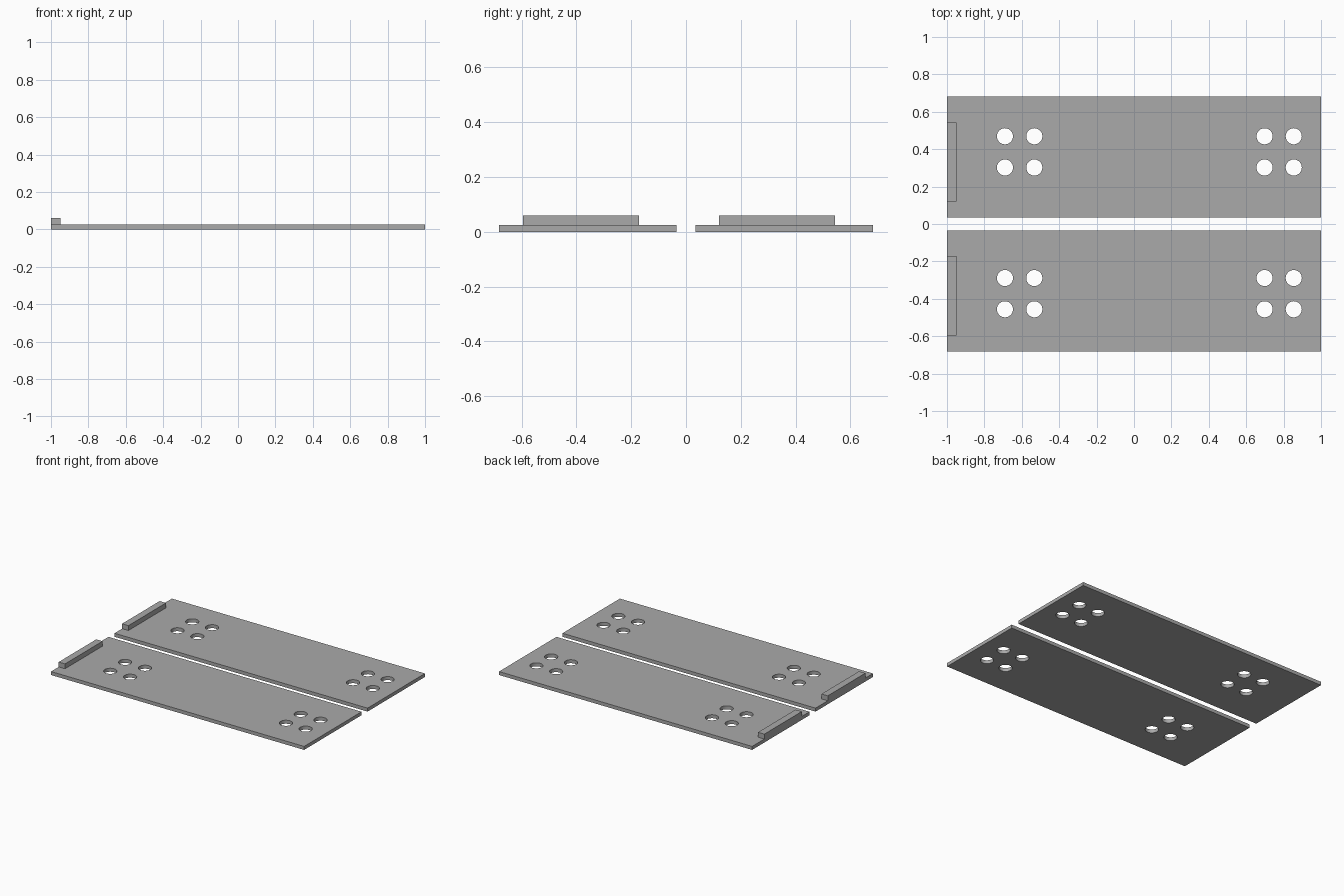
import bpy
import math

cube = bpy.data.objects.get("Cube")
if cube:
    bpy.data.objects.remove(cube, do_unlink=True)

THICK, RAIL_TOP = 0.025, 0.06
HALF_WIDTH = 0.324
HOLE_RADIUS, HOLE_SIDES = 0.043, 48
HOLE_X = (-0.69, -0.533, 0.698, 0.854)

grey = bpy.data.materials.new("plain grey")
grey.use_nodes = True
colour = (0.4, 0.4, 0.4, 1)
grey.diffuse_color = colour
grey.node_tree.nodes["Principled BSDF"].inputs["Base Color"].default_value = colour


def add_loop(curve, points):
    spline = curve.splines.new("POLY")
    spline.points.add(len(points) - 1)
    for point, (x, y) in zip(spline.points, points):
        point.co = (x, y, 0, 1)
    spline.use_cyclic_u = True


def add_plate(name, y, hole_rows):
    """Flat board: a filled outline with round holes, extruded."""
    curve = bpy.data.curves.new(name, "CURVE")
    curve.dimensions = "2D"
    curve.fill_mode = "BOTH"
    curve.extrude = THICK / 2
    low, high = y - HALF_WIDTH, y + HALF_WIDTH
    add_loop(curve, [(-1, low), (1, low), (1, high), (-1, high)])
    for cx in HOLE_X:
        for cy in hole_rows:
            angles = [math.tau * i / HOLE_SIDES for i in range(HOLE_SIDES)]
            add_loop(curve, [(cx + HOLE_RADIUS * math.cos(a),
                              cy + HOLE_RADIUS * math.sin(a)) for a in angles])
    plate = bpy.data.objects.new(name, curve)
    plate.location.z = THICK / 2
    bpy.context.collection.objects.link(plate)
    bpy.ops.object.select_all(action="DESELECT")
    plate.select_set(True)
    bpy.context.view_layer.objects.active = plate
    bpy.ops.object.convert(target="MESH")
    plate = bpy.context.object
    plate.data.materials.clear()
    plate.data.materials.append(grey)
    bpy.ops.object.shade_smooth_by_angle(angle=math.radians(30))


def add_rail(name, y):
    """Raised stop bar along the end of a board."""
    height = RAIL_TOP - THICK
    bpy.ops.mesh.primitive_cube_add(size=1, location=(-0.975, y, THICK + height / 2))
    rail = bpy.context.object
    rail.name = name
    rail.scale = (0.05, 0.424, height)
    bpy.ops.object.transform_apply(location=False, rotation=False, scale=True)
    rail.data.materials.append(grey)


# Two boards side by side, each with its own end rail
for side, y, rows in (("front", -0.358, (-0.456, -0.289)),
                      ("back", 0.358, (0.302, 0.469))):
    add_plate(side + "_plate", y, rows)
    add_rail(side + "_end_rail", y - 0.026)
